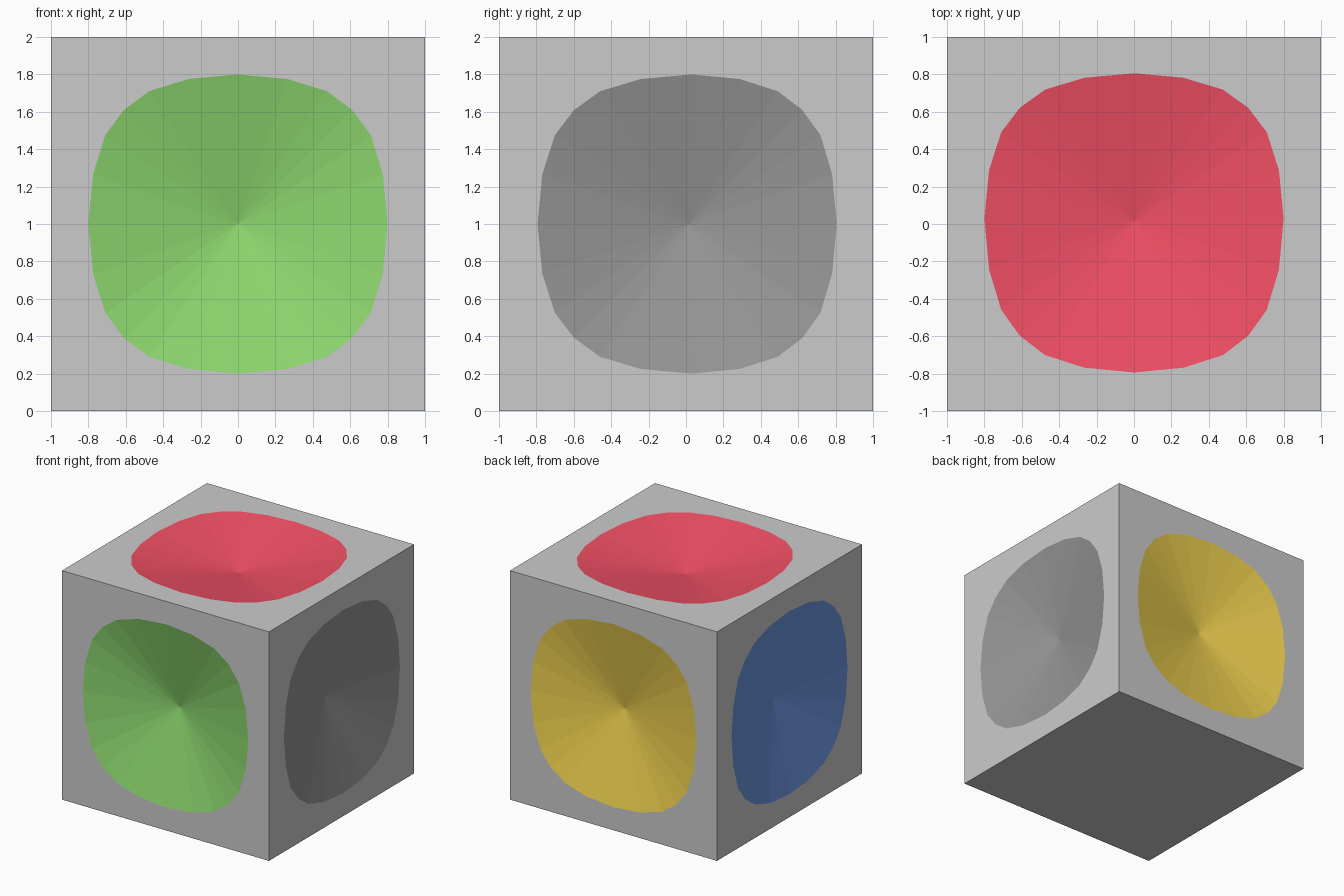
import bpy, bmesh
from math import radians
from mathutils import Matrix, Vector

if "Cube" in bpy.data.objects:
    bpy.data.objects.remove(bpy.data.objects["Cube"])

# One quadrant of the rounded-square rim (24 sides in all)
QUADRANT = [(0.80, 0), (0.775, 0.265), (0.71, 0.475), (0.61, 0.61),
            (0.475, 0.71), (0.265, 0.775)]
CORNERS = [(1, 1), (-1, 1), (-1, -1), (1, -1)]
CENTRE = Matrix.Translation((0, 0, 1))


def rim_points(du, dv):
    """Rim on a cube face, its middle nudged slightly by du, dv."""
    pts, quad = [], QUADRANT
    for _ in range(4):
        pts += quad
        quad = [(-v, u) for u, v in quad]
    return [Vector((u + du * (1 - 0.8 * abs(u) / 0.8),
                    v + dv * (1 - 0.8 * abs(v) / 0.8), 1)) for u, v in pts]


def side_matrix(turn):
    return CENTRE @ Matrix.Rotation(radians(turn), 4, 'Z') @ Matrix.Rotation(radians(90), 4, 'X')


def finish(bm, name, color=None):
    mesh = bpy.data.meshes.new(name)
    bm.to_mesh(mesh)
    bm.free()
    obj = bpy.data.objects.new(name, mesh)
    bpy.context.collection.objects.link(obj)
    if color:
        mat = bpy.data.materials.new(name + "_color")
        mat.diffuse_color = (*color, 1)
        mat.use_nodes = True
        mat.node_tree.nodes["Principled BSDF"].inputs["Base Color"].default_value = mat.diffuse_color
        mesh.materials.append(mat)


# name, placement, cone depth, rim nudge, colour
DISHES = [
    ("front_dish", side_matrix(0), 0.20, (0, 0), (0.27, 0.69, 0.16)),
    ("right_dish", side_matrix(90), 0.175, (0.03, 0), (0.31, 0.31, 0.31)),
    ("back_dish", side_matrix(180), 0.16, (0, 0), (0.88, 0.65, 0.08)),
    ("left_dish", side_matrix(-90), 0.16, (0, 0), (0.15, 0.31, 0.75)),
    ("top_dish", CENTRE, 0.14, (0, 0.03), (0.89, 0.08, 0.13)),
]

body = bmesh.new()
for name, mat, depth, (du, dv), color in DISHES:
    rim = [mat @ p for p in rim_points(du, dv)]
    n = len(rim)

    # Cube face around the opening
    ring = [body.verts.new(p) for p in rim]
    corners = [body.verts.new(mat @ Vector((u, v, 1))) for u, v in CORNERS]
    for k, corner in enumerate(corners):
        for i in range(6 * k, 6 * k + 6):
            body.faces.new((corner, ring[(i + 1) % n], ring[i]))
        body.faces.new((corner, corners[(k + 1) % 4], ring[(6 * k + 6) % n]))

    # Sunken cone
    bm = bmesh.new()
    apex = bm.verts.new(mat @ Vector((du / 2, dv / 2, 1 - depth)))
    edge = [bm.verts.new(p) for p in rim]
    for i in range(n):
        bm.faces.new((apex, edge[i], edge[(i + 1) % n]))
    finish(bm, name, color)

# Plain underside, then weld the cube faces together
body.faces.new([body.verts.new((u, v, 0)) for u, v in reversed(CORNERS)])
bmesh.ops.remove_doubles(body, verts=body.verts, dist=0.0001)
for f in body.faces:
    f.normal_update()
    if f.normal.dot(f.calc_center_median() - Vector((0, 0, 1))) < 0:
        f.normal_flip()
finish(body, "cube_body")
